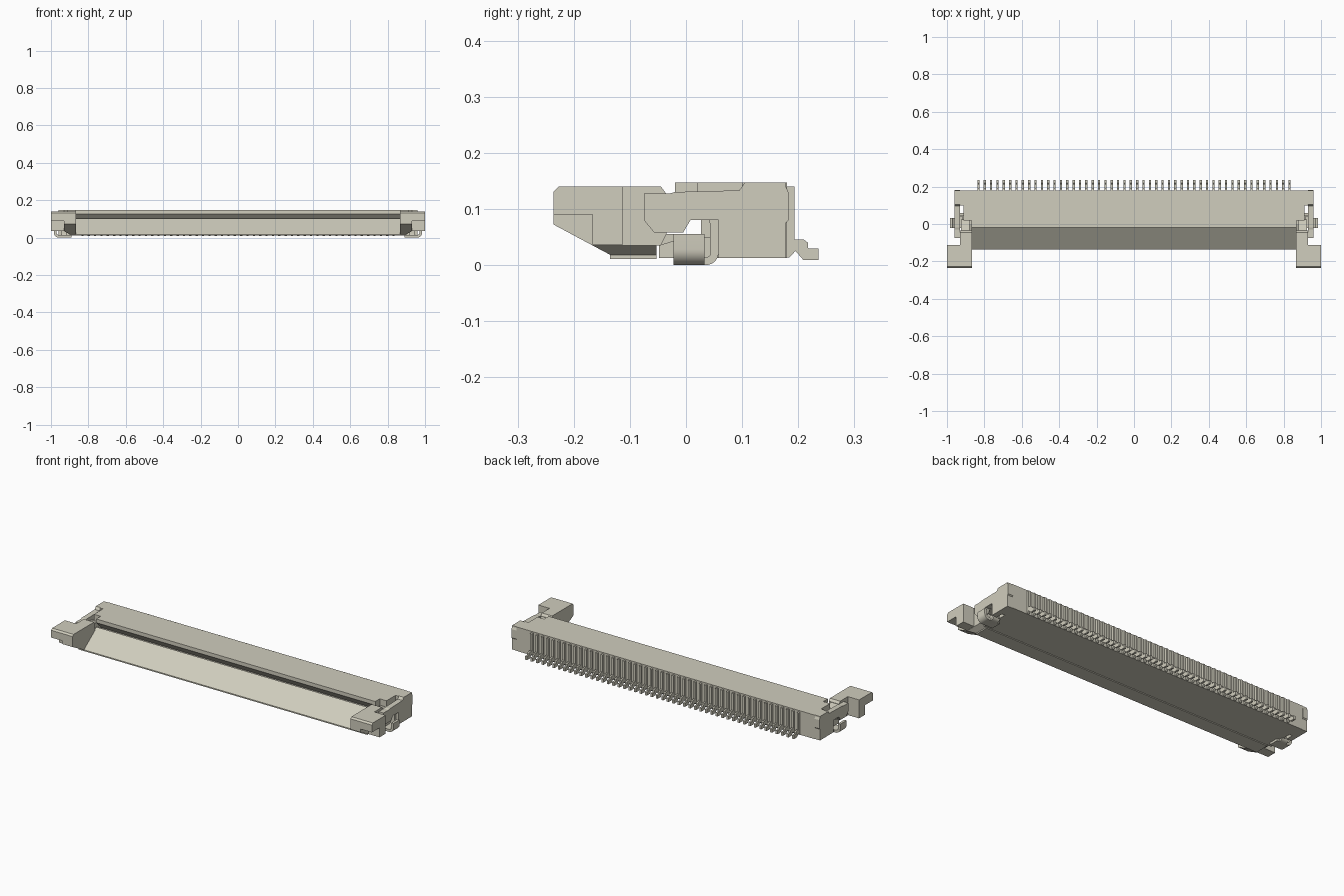
import bpy, bmesh, math

cube = bpy.data.objects.get("Cube")
if cube:
    bpy.data.objects.remove(cube, do_unlink=True)

beige = bpy.data.materials.new("warm_beige")
COLOUR = (0.63, 0.61, 0.51, 1)
beige.diffuse_color = COLOUR
beige.use_nodes = True
beige.node_tree.nodes["Principled BSDF"].inputs["Base Color"].default_value = COLOUR


def add_prism(bm, near, far):
    """Join two matching loops of points into a closed solid."""
    a = [bm.verts.new(p) for p in near]
    b = [bm.verts.new(p) for p in far]
    bm.faces.new(a)
    bm.faces.new(b[::-1])
    for i in range(len(a)):
        j = (i + 1) % len(a)
        bm.faces.new((a[j], a[i], b[i], b[j]))


def finish(bm, name, smooth=False):
    bmesh.ops.recalc_face_normals(bm, faces=bm.faces)
    mesh = bpy.data.meshes.new(name)
    bm.to_mesh(mesh)
    bm.free()
    mesh.materials.append(beige)
    obj = bpy.data.objects.new(name, mesh)
    bpy.context.collection.objects.link(obj)
    if smooth:
        bpy.ops.object.select_all(action="DESELECT")
        obj.select_set(True)
        bpy.context.view_layer.objects.active = obj
        bpy.ops.object.shade_smooth_by_angle(angle=math.radians(35))
    return obj


def side_prism(name, profile, x0, x1, smooth=False):
    """Extrude a (y, z) profile from x0 to x1."""
    bm = bmesh.new()
    add_prism(bm, [(x0, y, z) for y, z in profile], [(x1, y, z) for y, z in profile])
    return finish(bm, name, smooth)


def arc(cu, cv, r, start, end, n=8):
    steps = [math.radians(start + (end - start) * i / n) for i in range(n + 1)]
    return [(cu + r * math.cos(t), cv + r * math.sin(t)) for t in steps]


# Housing: C-shaped section with an open cable mouth at the front
housing = [(-0.02, 0.147), (0.18, 0.147), (0.18, 0.012), (-0.048, 0.012),
           (-0.048, 0.055), (0.027, 0.055), (0.027, 0.08), (-0.02, 0.126)]
side_prism("housing", housing, -0.87, 0.87)

# Slider bar with the sloping lead-in
slider_bar = [(-0.135, 0.011), (-0.135, 0.018), (-0.13, 0.022), (-0.02, 0.102),
              (-0.02, 0.058), (-0.053, 0.058), (-0.053, 0.011)]
side_prism("slider_bar", slider_bar, -0.87, 0.87)

# Profiles shared by both ends
ear_outer = [(-0.227, 0.14), (-0.236, 0.131), (-0.236, 0.09), (-0.167, 0.09),
             (-0.167, 0.036), (-0.113, 0.036), (-0.113, 0.14)]
ear_inner = [(-0.227, 0.14), (-0.236, 0.131), (-0.236, 0.072), (-0.167, 0.035),
             (-0.045, 0.035), (-0.035, 0.055), (-0.035, 0.127), (-0.045, 0.14)]
slider_tail = [(-0.036, 0.125), (0.025, 0.11), (0.025, 0.082), (-0.036, 0.082)]
housing_arm = [(-0.075, 0.127), (-0.03, 0.127), (-0.02, 0.13), (0.095, 0.133),
               (0.105, 0.147), (0.178, 0.147), (0.178, 0.14), (0.183, 0.128),
               (0.183, 0.08), (0.178, 0.075), (0.178, 0.012), (0.058, 0.012),
               (0.058, 0.08), (0.008, 0.08), (-0.005, 0.058), (-0.057, 0.058),
               (-0.075, 0.08)]
end_block = [(0.02, 0.147), (0.18, 0.147), (0.18, 0.012), (0.058, 0.012),
             (0.058, 0.08), (0.02, 0.08)]
notch_back = [(0.1, 0.147), (0.18, 0.147), (0.18, 0.012), (0.1, 0.012)]
floor_end = [(-0.048, 0.012), (-0.048, 0.035), (0.0, 0.05), (0.06, 0.05), (0.06, 0.012)]

for side, s in (("left", 1), ("right", -1)):
    # Slider ear and the arm running back from it
    side_prism(side + "_ear_outer", ear_outer, s * 0.93, s * 1.0)
    side_prism(side + "_ear_inner", ear_inner, s * 0.866, s * 0.93)
    side_prism(side + "_slider_tail", slider_tail, s * 0.88, s * 0.925)

    # Tapered underside below the ear
    bm = bmesh.new()
    add_prism(bm,
              [(s * 0.866, -0.167, 0.035), (s * 0.93, -0.167, 0.035),
               (s * 0.93, -0.053, 0.035), (s * 0.866, -0.053, 0.035)],
              [(s * 0.866, -0.135, 0.018), (s * 0.9, -0.135, 0.018),
               (s * 0.9, -0.053, 0.018), (s * 0.866, -0.053, 0.018)])
    finish(bm, side + "_ear_taper")
    side_prism(side + "_ear_base", [(-0.135, 0.011), (-0.135, 0.018),
               (-0.053, 0.018), (-0.053, 0.011)], s * 0.87, s * 0.9)

    # Housing end with its notch and guide arm
    side_prism(side + "_end_block", end_block, s * 0.87, s * 0.912)
    side_prism(side + "_notch_back", notch_back, s * 0.912, s * 0.93)
    side_prism(side + "_floor_end", floor_end, s * 0.87, s * 0.92)
    side_prism(side + "_housing_arm", housing_arm, s * 0.93, s * 0.96)

    # Solder tab: flat foot rolled up at its outer edge
    outer = [(0.89, 0.0)] + arc(0.957, 0.028, 0.028, -90, 0) + [(0.985, 0.055)]
    inner = [(0.971, 0.055)] + arc(0.957, 0.028, 0.014, 0, -90) + [(0.89, 0.014)]
    bm = bmesh.new()
    add_prism(bm, [(s * x, -0.022, z) for x, z in outer + inner],
              [(s * x, 0.033, z) for x, z in outer + inner])
    finish(bm, side + "_solder_tab", True)

    # Tab stem: strip bent upward into the housing
    stem = ([(0.02, 0.0)] + arc(0.036, 0.022, 0.022, -90, 0) + [(0.058, 0.085)]
            + [(0.042, 0.085)] + arc(0.036, 0.022, 0.008, 0, -90) + [(0.02, 0.014)])
    side_prism(side + "_tab_stem", stem, s * 0.905, s * 0.945, True)

# Row of contacts along the back
contact = [(0.17, 0.14), (0.193, 0.14), (0.193, 0.045), (0.21, 0.045),
           (0.217, 0.04), (0.218, 0.029), (0.236, 0.029), (0.236, 0.009),
           (0.209, 0.009), (0.195, 0.025), (0.184, 0.013), (0.17, 0.013)]
COUNT, REACH, HALF = 50, 0.832, 0.006
bm = bmesh.new()
for i in range(COUNT):
    x = -REACH + 2 * REACH * i / (COUNT - 1)
    add_prism(bm, [(x - HALF, y, z) for y, z in contact],
              [(x + HALF, y, z) for y, z in contact])
finish(bm, "contacts")
